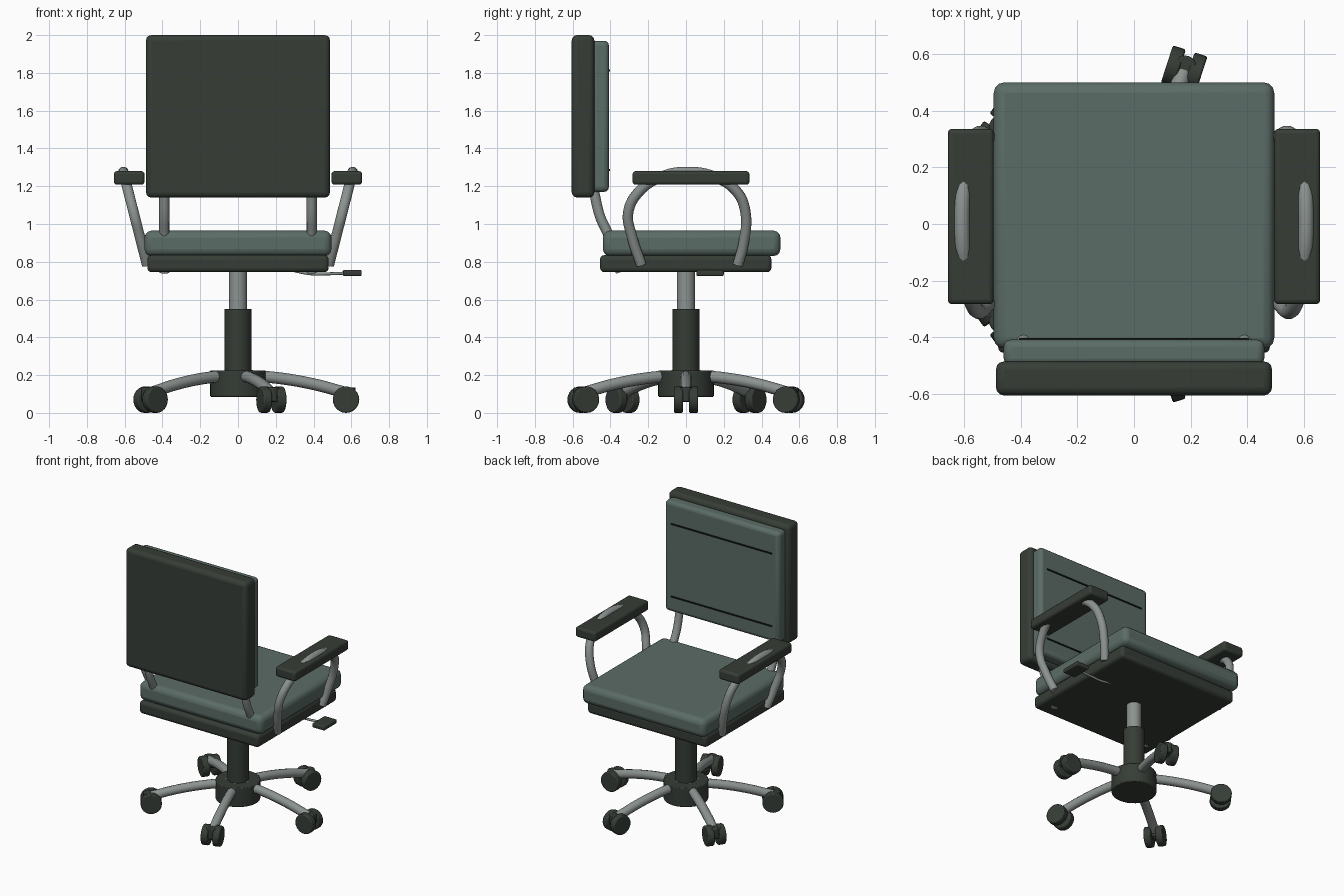
import bpy, bmesh
from math import cos, sin, pi, radians
from mathutils import Matrix, Vector

if "Cube" in bpy.data.objects:
    bpy.data.objects.remove(bpy.data.objects["Cube"], do_unlink=True)


def material(name, colour):
    m = bpy.data.materials.new(name)
    m.use_nodes = True
    m.diffuse_color = (*colour, 1)
    bsdf = m.node_tree.nodes["Principled BSDF"]
    bsdf.inputs["Base Color"].default_value = (*colour, 1)
    bsdf.inputs["Roughness"].default_value = 0.6
    return m


PLASTIC = material("dark plastic", (0.037, 0.046, 0.037))
FABRIC = material("grey green fabric", (0.105, 0.150, 0.133))
METAL = material("grey metal", (0.26, 0.29, 0.275))
SEAM = material("black seam", (0.006, 0.009, 0.006))


def smooth(obj):
    bpy.ops.object.select_all(action='DESELECT')
    obj.select_set(True)
    bpy.context.view_layer.objects.active = obj
    bpy.ops.object.shade_smooth_by_angle(angle=radians(40))


def finish(name, bm, mat, bevel=0, segments=3):
    mesh = bpy.data.meshes.new(name)
    bm.to_mesh(mesh)
    bm.free()
    mesh.materials.append(mat)
    obj = bpy.data.objects.new(name, mesh)
    bpy.context.collection.objects.link(obj)
    if bevel:
        mod = obj.modifiers.new("rounded edges", 'BEVEL')
        mod.width = bevel
        mod.segments = segments
    smooth(obj)
    return obj


def box(name, xs, ys, zs, mat, bevel=0):
    bm = bmesh.new()
    spans = (xs, ys, zs)
    size = [b - a for a, b in spans]
    centre = [(a + b) / 2 for a, b in spans]
    bmesh.ops.create_cube(bm, size=1, matrix=Matrix.Translation(centre) @ Matrix.Diagonal((*size, 1)))
    return finish(name, bm, mat, bevel)


def cylinder(name, start, end, radius, mat, bevel=0, sides=32):
    a, b = Vector(start), Vector(end)
    turn = (b - a).to_track_quat('Z', 'Y').to_matrix().to_4x4()
    bm = bmesh.new()
    bmesh.ops.create_cone(bm, cap_ends=True, segments=sides, radius1=radius, radius2=radius,
                          depth=(b - a).length, matrix=Matrix.Translation((a + b) / 2) @ turn)
    return finish(name, bm, mat, bevel, 2)


def tube(name, points, radius, mat):
    curve = bpy.data.curves.new(name, 'CURVE')
    curve.dimensions = '3D'
    curve.bevel_depth = radius
    curve.bevel_resolution = 4
    curve.use_fill_caps = True
    spline = curve.splines.new('BEZIER')
    spline.bezier_points.add(len(points) - 1)
    spline.resolution_u = 8
    for bp, p in zip(spline.bezier_points, points):
        bp.co = p
        bp.handle_left_type = bp.handle_right_type = 'AUTO'
    curve.materials.append(mat)
    obj = bpy.data.objects.new(name, curve)
    bpy.context.collection.objects.link(obj)
    bpy.ops.object.select_all(action='DESELECT')
    obj.select_set(True)
    bpy.context.view_layer.objects.active = obj
    bpy.ops.object.convert(target='MESH')
    smooth(bpy.context.view_layer.objects.active)


# Seat and backrest
box("seat_base", (-0.48, 0.48), (-0.455, 0.452), (0.745, 0.835), PLASTIC, 0.022)
box("seat_cushion", (-0.495, 0.495), (-0.44, 0.5), (0.83, 0.965), FABRIC, 0.038)
box("backrest_shell", (-0.487, 0.487), (-0.605, -0.485), (1.14, 2.0), PLASTIC, 0.028)
box("backrest_cushion", (-0.46, 0.46), (-0.5, -0.408), (1.17, 1.97), FABRIC, 0.026)
for label, z in (("lower", 1.285), ("upper", 1.812)):
    box(label + "_seam", (-0.405, 0.405), (-0.412, -0.402), (z - 0.005, z + 0.005), SEAM)

# Column and hub
cylinder("gas_piston", (0, 0, 0.5), (0, 0, 0.76), 0.048, METAL)
cylinder("column_cover", (0, 0, 0.2), (0, 0, 0.55), 0.071, PLASTIC)
cylinder("base_hub", (0, 0, 0.085), (0, 0, 0.225), 0.148, PLASTIC, 0.006)

# Five legs with twin-wheel casters
for i in range(5):
    angle = i * 2 * pi / 5
    out = Vector((cos(angle), sin(angle), 0))
    side = Vector((-sin(angle), cos(angle), 0))

    def at(r, z, s=0):
        return out * r + side * s + Vector((0, 0, z))

    n = str(i + 1)
    tube("base_leg_" + n, [at(0.06, 0.196), at(0.2, 0.186), at(0.4, 0.152), at(0.565, 0.108)], 0.031, METAL)
    cylinder("caster_housing_" + n, at(0.585, 0.06), at(0.585, 0.135), 0.038, PLASTIC, 0.006, 20)
    cylinder("caster_axle_" + n, at(0.57, 0.072, -0.04), at(0.57, 0.072, 0.04), 0.015, PLASTIC, 0, 12)
    for label, s in (("a", -0.04), ("b", 0.04)):
        cylinder("caster_wheel_" + n + label, at(0.572, 0.07, s - 0.024), at(0.572, 0.07, s + 0.024),
                 0.07, PLASTIC, 0.007, 24)

# Armrests and backrest supports on both sides
ARM_PATH = [(0.275, 0.785), (0.305, 0.9), (0.315, 1.06), (0.27, 1.17), (0.15, 1.25), (0, 1.275),
            (-0.13, 1.25), (-0.25, 1.17), (-0.306, 1.06), (-0.285, 0.93), (-0.237, 0.785)]
BACK_PATH = [(-0.5, 1.25), (-0.48, 1.14), (-0.455, 1.04), (-0.41, 0.94), (-0.345, 0.745)]
for label, sx in (("left", 1), ("right", -1)):
    tube(label + "_arm_tube", [(sx * (0.482 + 0.255 * (z - 0.785)), y, z) for y, z in ARM_PATH], 0.028, METAL)
    box(label + "_arm_pad", sorted((sx * 0.495, sx * 0.657)), (-0.283, 0.336), (1.208, 1.28), PLASTIC, 0.016)
    tube(label + "_back_support", [(sx * 0.39, y, z) for y, z in BACK_PATH], 0.027, METAL)

# Height lever
tube("lever_rod", [(0.3, 0.12, 0.752), (0.38, 0.12, 0.737), (0.46, 0.125, 0.736), (0.57, 0.127, 0.74)], 0.008, METAL)
box("lever_paddle", (0.555, 0.655), (0.055, 0.2), (0.725, 0.756), PLASTIC, 0.008)
